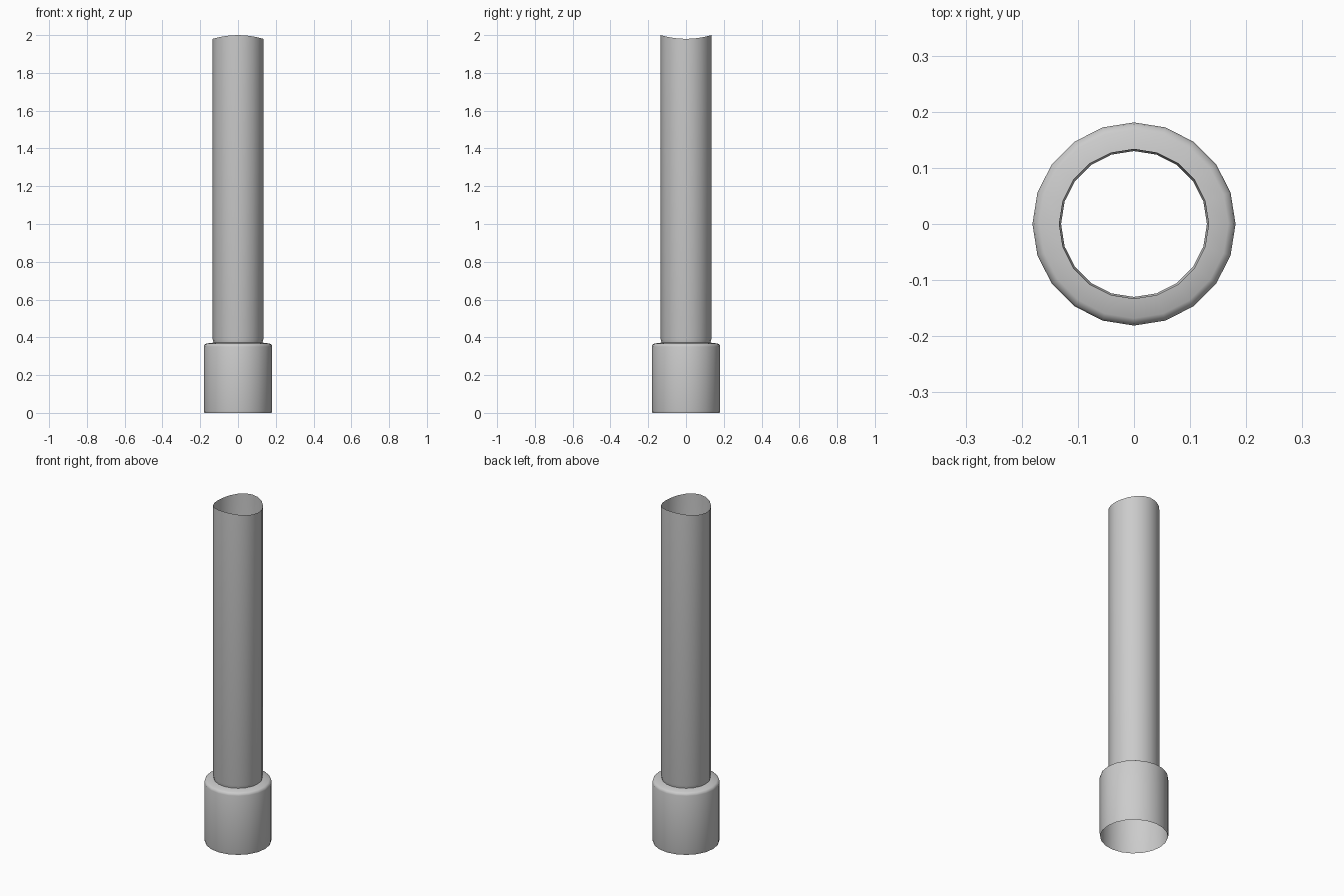
import bpy, bmesh, math

if "Cube" in bpy.data.objects:
    bpy.data.objects.remove(bpy.data.objects["Cube"])

SIDES = 20


def top_height(y, r):
    # saddle-shaped pipe end: high at front and back, low at the sides
    return 1.98 + 0.02 * (y / r) ** 2


def lathe(name, profile, saddle=False):
    bm = bmesh.new()
    rings = []
    for i, (r, z) in enumerate(profile):
        ring = []
        for k in range(SIDES):
            a = 2 * math.pi * k / SIDES
            x, y = r * math.cos(a), r * math.sin(a)
            last = saddle and i == len(profile) - 1
            ring.append(bm.verts.new((x, y, top_height(y, r) if last else z)))
        rings.append(ring)
    for low, high in zip(rings, rings[1:]):
        for k in range(SIDES):
            n = (k + 1) % SIDES
            bm.faces.new((low[k], low[n], high[n], high[k]))
    mesh = bpy.data.meshes.new(name)
    bm.to_mesh(mesh)
    bm.free()
    obj = bpy.data.objects.new(name, mesh)
    bpy.context.collection.objects.link(obj)
    bpy.ops.object.select_all(action='DESELECT')
    obj.select_set(True)
    bpy.context.view_layer.objects.active = obj
    bpy.ops.object.shade_smooth_by_angle(angle=math.radians(50))
    return obj


# Open pipe: wide socket, rounded shoulder, small groove, long tube with coped end
lathe("socket_pipe", [
    (0.178, 0.0), (0.181, 0.012),
    (0.181, 0.350), (0.178, 0.361), (0.168, 0.367),
    (0.130, 0.372), (0.131, 0.378), (0.134, 0.390),
    (0.134, 2.0),
], saddle=True)
